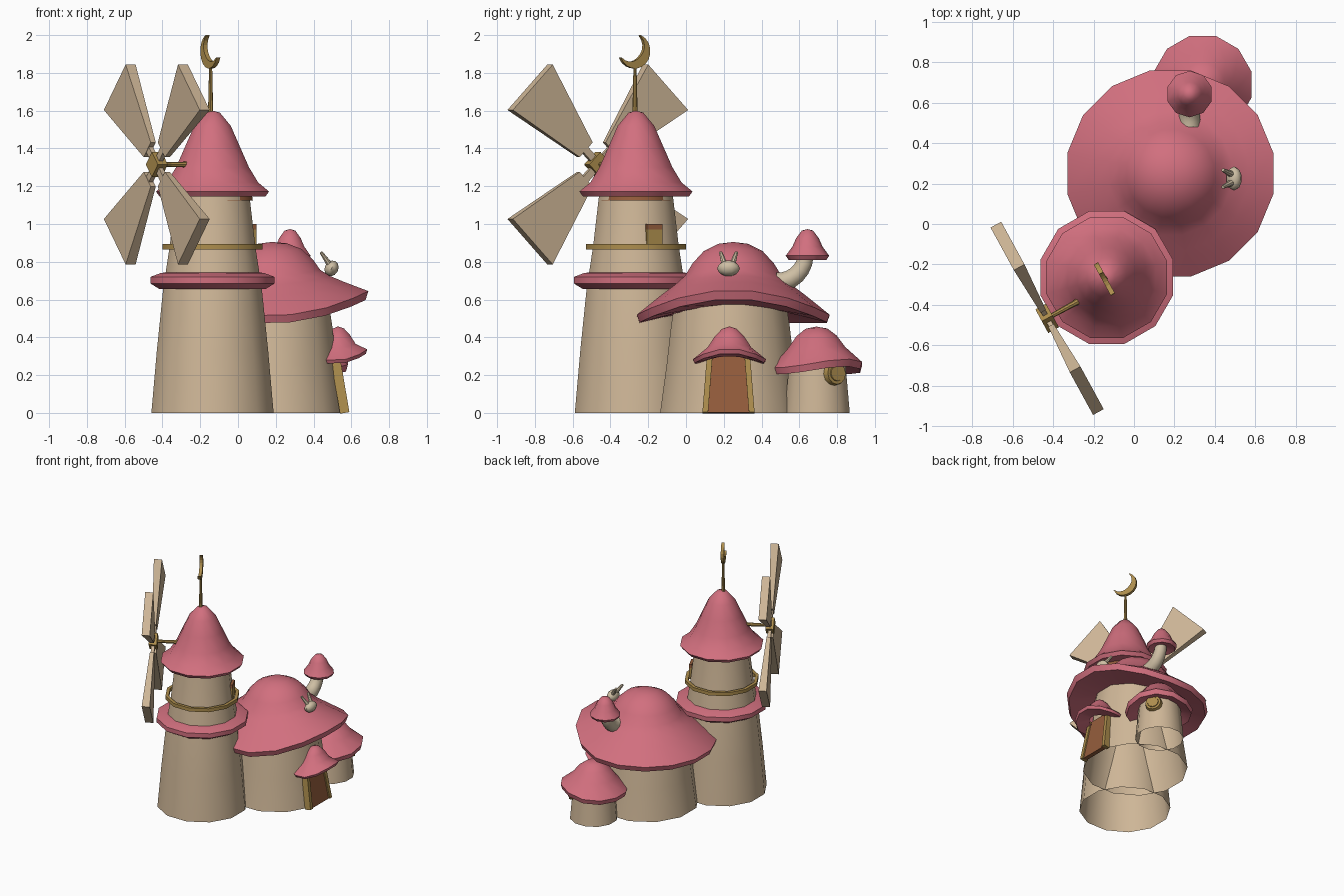
import bpy, bmesh, math
from mathutils import Vector, Matrix

if "Cube" in bpy.data.objects:
    bpy.data.objects.remove(bpy.data.objects["Cube"])


def material(name, rgb):
    m = bpy.data.materials.new(name)
    m.diffuse_color = (*rgb, 1)
    m.use_nodes = True
    m.node_tree.nodes["Principled BSDF"].inputs["Base Color"].default_value = m.diffuse_color
    return m


WALL = material("tan wall", (0.62, 0.47, 0.31))
ROOF = material("pink roof", (0.64, 0.16, 0.21))
GOLD = material("old gold", (0.42, 0.27, 0.075))
BROWN = material("brown wood", (0.30, 0.11, 0.045))
CREAM = material("pale stone", (0.62, 0.52, 0.37))


def finish(name, bm, mat, smooth=True):
    bmesh.ops.remove_doubles(bm, verts=bm.verts, dist=0.0005)
    me = bpy.data.meshes.new(name)
    bm.to_mesh(me)
    bm.free()
    me.materials.append(mat)
    ob = bpy.data.objects.new(name, me)
    bpy.context.collection.objects.link(ob)
    if smooth:
        bpy.ops.object.select_all(action='DESELECT')
        ob.select_set(True)
        bpy.context.view_layer.objects.active = ob
        bpy.ops.object.shade_smooth_by_angle(angle=math.radians(40))
    return ob


def lathe(name, mat, center, profile, n=12, lift=None, sx=1.0, close=False):
    """Turn a top-down (radius, z) profile; lift(angle, radius) bends the brim."""
    bm = bmesh.new()
    rings = []
    for r, z in profile:
        ring = []
        for i in range(n):
            a = 2 * math.pi * (i + 0.5) / n
            dz = lift(a, r) if lift else 0
            ring.append(bm.verts.new((center[0] + sx * r * math.cos(a),
                                      center[1] + r * math.sin(a), z + dz)))
        rings.append(ring)
    pairs = list(zip(rings, rings[1:]))
    if close:
        pairs.append((rings[-1], rings[0]))
    for top, low in pairs:
        for i in range(n):
            j = (i + 1) % n
            bm.faces.new((top[i], low[i], low[j], top[j]))
    bmesh.ops.dissolve_degenerate(bm, dist=0.0002, edges=bm.edges)
    return finish(name, bm, mat)


def rod(name, mat, a, b, r1, r2, n=8):
    a, b = Vector(a), Vector(b)
    bm = bmesh.new()
    bmesh.ops.create_cone(bm, cap_ends=True, segments=n, radius1=r1, radius2=r2,
                          depth=(b - a).length)
    rot = (b - a).to_track_quat('Z', 'Y').to_matrix().to_4x4()
    bm.transform(Matrix.Translation((a + b) / 2) @ rot)
    return finish(name, bm, mat)


def prism(name, mat, outline, t0, t1, matrix, smooth=False):
    """Extrude an outline from -t to +t; t goes from t0 to t1 along outline x."""
    xs = [p[0] for p in outline]
    half = [(t0 + (t1 - t0) * (x - min(xs)) / (max(xs) - min(xs))) / 2 for x in xs]
    bm = bmesh.new()
    lo = [bm.verts.new((x, y, -h)) for (x, y), h in zip(outline, half)]
    hi = [bm.verts.new((x, y, h)) for (x, y), h in zip(outline, half)]
    bm.faces.new(lo[::-1])
    bm.faces.new(hi)
    for i in range(len(lo)):
        j = (i + 1) % len(lo)
        bm.faces.new((lo[i], lo[j], hi[j], hi[i]))
    bmesh.ops.recalc_face_normals(bm, faces=bm.faces)
    bm.transform(matrix)
    return finish(name, bm, mat, smooth)


def blob(name, mat, loc, size, tilt=0):
    bm = bmesh.new()
    bmesh.ops.create_uvsphere(bm, u_segments=10, v_segments=6, radius=1)
    bm.transform(Matrix.Translation(loc) @ Matrix.Rotation(tilt, 4, 'Y')
                 @ Matrix.Diagonal((*size, 1)))
    return finish(name, bm, mat)


def frame(u, v, n, origin):
    m = Matrix((u, v, n)).transposed().to_4x4()
    m.translation = Vector(origin)
    return m


def raised(direction, height, radius, power=2):
    return lambda a, r: (height * max(0, math.cos(a - direction)) ** power
                         * (r / radius) ** 2)


# Tower: wall, balcony ring, rail and roof
T = (-0.135, -0.265)
lathe("tower_wall", WALL, T, [(0.2, 1.17), (0.235, 0.88), (0.27, 0.66), (0.305, 0.33), (0.335, 0)])
lathe("tower_ring", ROOF, T, [(0.25, 0.745), (0.285, 0.74), (0.34, 0.72), (0.34, 0.685),
                              (0.29, 0.655), (0.25, 0.67)])
lathe("tower_rail", GOLD, T, [(0.25, 0.893), (0.275, 0.893), (0.275, 0.865), (0.25, 0.865)], close=True)
lathe("tower_roof", ROOF, T, [(0, 1.6), (0.04, 1.59), (0.1, 1.52), (0.15, 1.41), (0.2, 1.3),
                              (0.25, 1.22), (0.31, 1.172), (0.29, 1.145), (0.19, 1.15)])
lathe("tower_beam", BROWN, (-0.105, -0.265), [(0.185, 1.155), (0.19, 1.125), (0.1, 1.125)])

# Small tower window
wa = math.radians(25)
wn = Vector((math.cos(wa), math.sin(wa), 0))
wm = frame(Vector((-wn.y, wn.x, 0)), Vector((0, 0, 1)), wn,
           Vector((*T, 0.94)) + wn * 0.225)
box = lambda w, h0, h1: [(-w, h0), (w, h0), (w, h1), (-w, h1)]
prism("tower_window", GOLD, box(0.045, -0.06, 0.03), 0.02, 0.02, wm)
prism("tower_window_lintel", BROWN, box(0.045, 0.03, 0.06), 0.02, 0.02, wm)

# Windmill, in a plane facing left and forward
U, Z = Vector((0.48, -0.877, 0)), Vector((0, 0, 1))
N = U.cross(Z)
HUB = Vector((-0.43, -0.467, 1.315))
rod("windmill_shaft", GOLD, HUB - N * 0.24, HUB + N * 0.03, 0.016, 0.011)
rod("shaft_collar", GOLD, HUB - N * 0.2, HUB - N * 0.15, 0.018, 0.014)
for k in range(4):
    R = frame(U, Z, N, HUB) @ Matrix.Rotation(math.radians(45 + 90 * k), 4, 'Z')
    prism("windmill_blade", WALL, [(0.11, -0.055), (0.578, -0.17), (0.578, 0.17), (0.11, 0.055)],
          0.03, 0.06, R)
    prism("blade_arm", WALL, [(0.02, -0.02), (0.12, -0.02), (0.12, 0.02), (0.02, 0.02)],
          0.025, 0.025, R)
prism("windmill_hub", GOLD, box(0.047, -0.047, 0.047), 0.06, 0.06,
      frame(U, Z, N, HUB) @ Matrix.Rotation(math.radians(45), 4, 'Z'))

# Spire with crescent
rod("spire", GOLD, (-0.145, -0.27, 1.58), (-0.145, -0.27, 1.84), 0.014, 0.008)
outer, inner = [], []
for i in range(13):
    s = i / 12
    a = math.radians(-158 + 225 * s)
    t = 0.004 + 0.046 * math.sin(math.pi * s)
    outer.append((0.092 * math.cos(a), 0.092 * math.sin(a)))
    inner.append(((0.092 - t) * math.cos(a), (0.092 - t) * math.sin(a)))
prism("crescent", GOLD, outer + inner[::-1], 0.024, 0.024,
      frame(-U, Z, -N, (-0.145, -0.275, 1.915)))

# Main house with a brim raised over the door
H = (0.185, 0.235)
lathe("house_wall", WALL, H, [(0.3, 0.62), (0.325, 0.46), (0.35, 0.25), (0.385, 0)])
lathe("house_roof", ROOF, (0.18, 0.25),
      [(0, 0.905), (0.08, 0.895), (0.16, 0.855), (0.22, 0.79), (0.26, 0.725), (0.31, 0.68),
       (0.39, 0.62), (0.52, 0.515), (0.505, 0.475), (0.29, 0.53)], 16,
      raised(0, 0.135, 0.52))

# Door, posts and hood
DN = Vector((1, 0, 0.17)).normalized()
DM = frame(Vector((0, 1, 0)), DN.cross(Vector((0, 1, 0))), DN, (0.565, 0.225, 0))
prism("door", BROWN, [(-0.115, 0), (0.115, 0), (0.095, 0.32), (-0.095, 0.32)], 0.03, 0.03, DM)
for s in (-1, 1):
    prism("door_post", GOLD, [(s * 0.138, 0), (s * 0.108, 0), (s * 0.083, 0.32), (s * 0.113, 0.32)],
          0.05, 0.05, DM)
lathe("door_hood", ROOF, (0.53, 0.23),
      [(0, 0.458), (0.04, 0.445), (0.08, 0.405), (0.12, 0.345), (0.2, 0.28), (0.19, 0.262), (0.08, 0.29)],
      12, raised(0, 0.06, 0.2), sx=0.8)

# Small hut with a round window
lathe("hut_wall", WALL, (0.34, 0.695), [(0.15, 0.32), (0.16, 0.2), (0.178, 0)])
lathe("hut_roof", ROOF, (0.34, 0.69),
      [(0, 0.457), (0.06, 0.445), (0.11, 0.405), (0.16, 0.335), (0.25, 0.24), (0.24, 0.205), (0.14, 0.25)],
      12, raised(math.radians(40), 0.045, 0.25))
ha = math.radians(35)
hn = Vector((math.cos(ha), math.sin(ha), 0.08)).normalized()
hc = Vector((0.34, 0.695, 0.195)) + hn * 0.15
rod("hut_window_frame", GOLD, hc, hc + hn * 0.03, 0.064, 0.058, 12)
rod("hut_window_pane", GOLD, hc + hn * 0.03, hc + hn * 0.036, 0.042, 0.04, 12)

# Mushroom chimney: bent stem and cap
bm = bmesh.new()
rings = []
for i in range(7):
    t = i / 6 * math.radians(85)
    c = Vector((0.275, 0.48 + 0.155 * math.sin(t), 0.845 - 0.155 * math.cos(t)))
    out = Vector((0, -math.sin(t), math.cos(t)))
    r = 0.055 - 0.012 * i / 6
    rings.append([bm.verts.new(c + r * (math.cos(a) * Vector((1, 0, 0)) + math.sin(a) * out))
                  for a in [2 * math.pi * k / 10 for k in range(10)]])
for p, q in zip(rings, rings[1:]):
    for i in range(10):
        bm.faces.new((p[i], q[i], q[(i + 1) % 10], p[(i + 1) % 10]))
bmesh.ops.recalc_face_normals(bm, faces=bm.faces)
finish("chimney_stem", bm, CREAM)
lathe("chimney_cap", ROOF, (0.275, 0.643),
      [(0, 0.973), (0.03, 0.965), (0.06, 0.925), (0.08, 0.88), (0.115, 0.832), (0.1, 0.81), (0.03, 0.83)], 10)

# Rabbit ornament on the house roof
blob("rabbit_head", CREAM, (0.495, 0.225, 0.765), (0.038, 0.06, 0.043), 0.5)
for s in (-1, 1):
    rod("rabbit_ear", CREAM, (0.485, 0.225 + s * 0.02, 0.785),
        (0.44, 0.225 + s * 0.042, 0.85), 0.017, 0.009)
